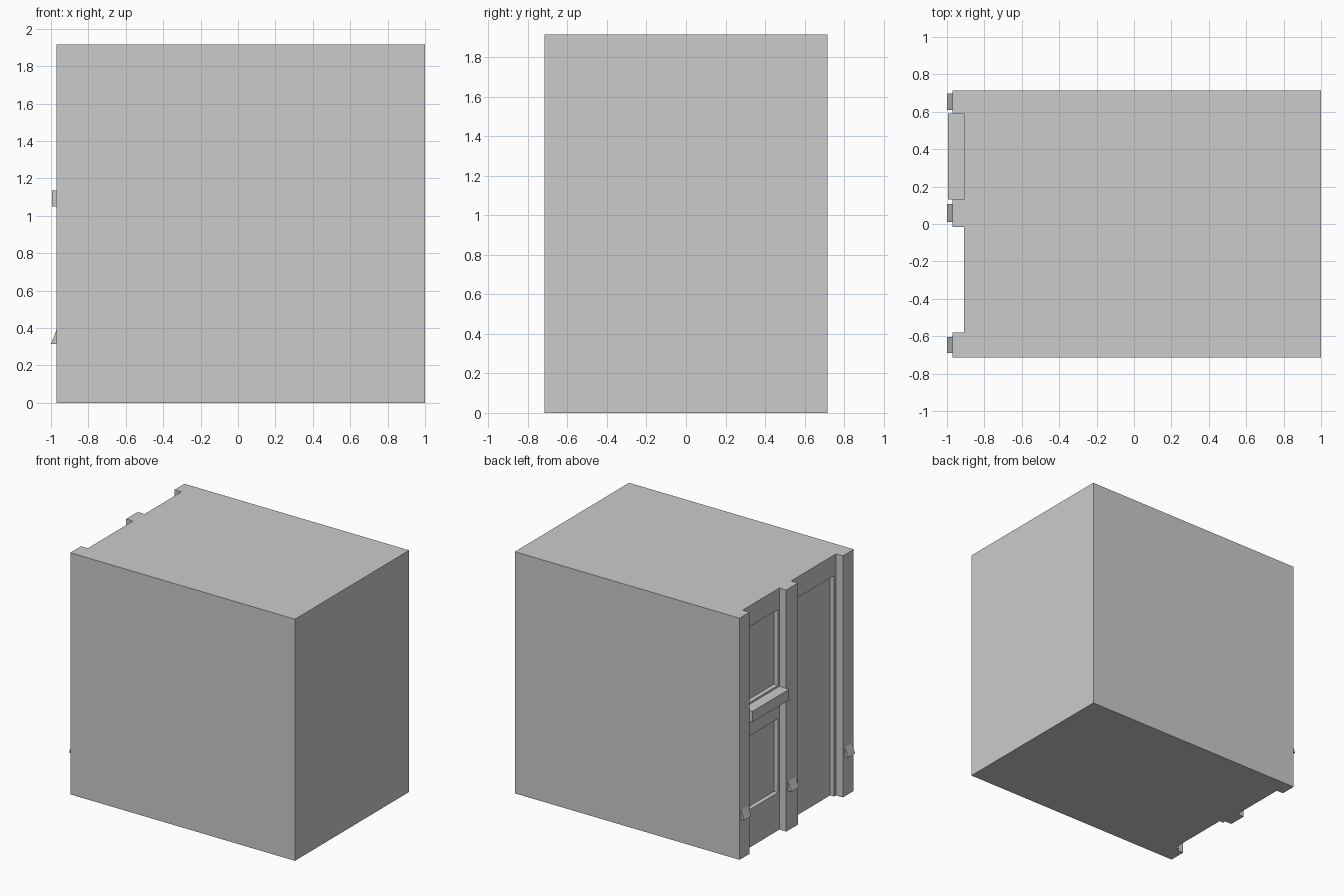
import bpy, bmesh

if "Cube" in bpy.data.objects:
    bpy.data.objects.remove(bpy.data.objects["Cube"])


def prism(name, profile, axis, low, high):
    """Extrude a 2D profile: axis 'z' takes (x, y) points, axis 'y' takes (x, z) points."""
    bm = bmesh.new()
    place = (lambda a, b, c: (a, b, c)) if axis == 'z' else (lambda a, b, c: (a, c, b))
    face = bm.faces.new([bm.verts.new(place(a, b, low)) for a, b in profile])
    ext = bmesh.ops.extrude_face_region(bm, geom=[face])
    shift = place(0, 0, high - low)
    bmesh.ops.translate(bm, vec=shift, verts=[g for g in ext['geom'] if isinstance(g, bmesh.types.BMVert)])
    bmesh.ops.recalc_face_normals(bm, faces=bm.faces)
    mesh = bpy.data.meshes.new(name)
    bm.to_mesh(mesh)
    bm.free()
    obj = bpy.data.objects.new(name, mesh)
    bpy.context.collection.objects.link(obj)
    return obj


def box(name, x0, x1, y0, y1, z0, z1):
    return prism(name, [(x0, y0), (x1, y0), (x1, y1), (x0, y1)], 'z', z0, z1)


FRONT, WALL, PANE = -0.97, -0.91, -0.875
HALF, TOP = 0.715, 1.915

# building block: plan outline with three pilasters and two recessed bays
plan = [(1.0, -HALF), (1.0, HALF), (FRONT, HALF), (FRONT, 0.59), (WALL, 0.59), (WALL, 0.13),
        (FRONT, 0.13), (FRONT, -0.015), (WALL, -0.015), (WALL, -0.58), (FRONT, -0.58), (FRONT, -HALF)]
building = prism("building_block", plan, 'z', 0, TOP)

# window and door openings sunk into the bays
openings = {
    "upper_window": (0.147, 0.573, 1.15, 1.75),
    "lower_window": (0.147, 0.573, 0.30, 0.885),
    "door_opening": (-0.556, -0.039, -0.1, 1.75),
}
for name, (y0, y1, z0, z1) in openings.items():
    cutter = box(name + "_cutter", WALL - 0.03, PANE, y0, y1, z0, z1)
    cutter.hide_render = True
    cutter.hide_viewport = False
    mod = building.modifiers.new(name, 'BOOLEAN')
    mod.operation = 'DIFFERENCE'
    mod.solver = 'EXACT'
    mod.object = cutter
    bpy.context.view_layer.objects.active = building
    bpy.ops.object.modifier_apply(modifier=mod.name)
    bpy.data.objects.remove(cutter)

# window sill
box("window_sill", -0.995, WALL, 0.13, 0.59, 1.05, 1.135)

# small wedge blocks on the pilasters
wedge = [(FRONT, 0.315), (FRONT, 0.39), (-1.0, 0.315)]
for side, y0, y1 in (("left", 0.61, 0.697), ("middle", 0.012, 0.107), ("right", -0.69, -0.603)):
    prism("pilaster_wedge_" + side, wedge, 'y', y0, y1)
